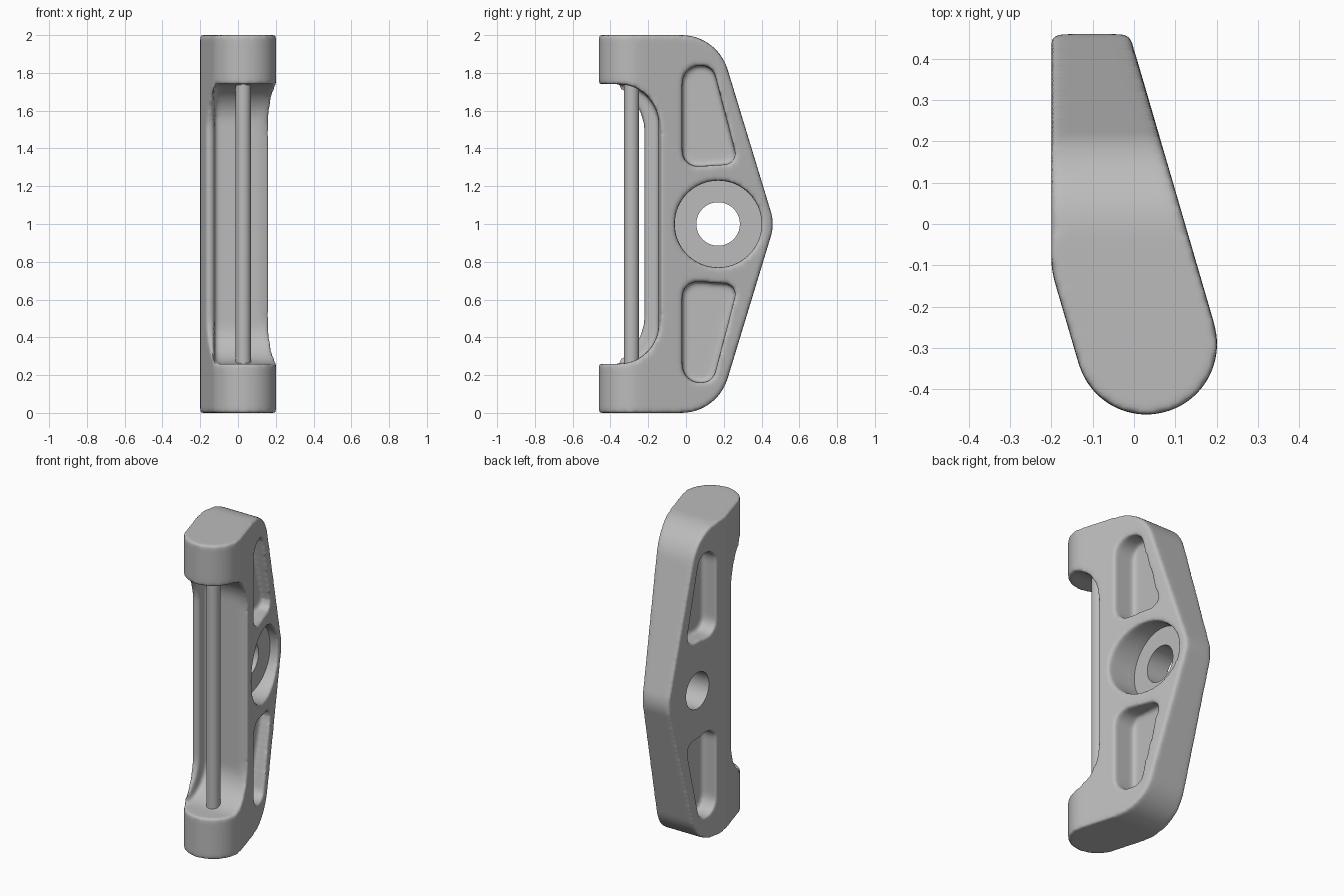
import bpy, bmesh, math
from mathutils import Vector

cube = bpy.data.objects.get("Cube")
if cube:
    bpy.data.objects.remove(cube)

grey = bpy.data.materials.new("plain_grey")
grey.use_nodes = True
COLOUR = (0.5, 0.5, 0.5, 1)
grey.diffuse_color = COLOUR
grey.node_tree.nodes["Principled BSDF"].inputs["Base Color"].default_value = COLOUR

TILT = math.atan(0.292)
C, S = math.cos(TILT), math.sin(TILT)


def tilted(u, v):
    """Plan position in the frame turned to follow the slanted flank."""
    return C * u - S * v, S * u + C * v


def rounded(corners, steps=16):
    """Outline from (a, b, radius) corners, each replaced by an arc."""
    out = []
    for i, (a, b, r) in enumerate(corners):
        p = Vector((a, b))
        if r == 0:
            out.append(p)
            continue
        d0 = (Vector(corners[i - 1][:2]) - p).normalized()
        d1 = (Vector(corners[(i + 1) % len(corners)][:2]) - p).normalized()
        half = d0.angle(d1) / 2
        centre = p + (d0 + d1).normalized() * r / math.sin(half)
        start = p + d0 * r / math.tan(half) - centre
        end = p + d1 * r / math.tan(half) - centre
        sweep = start.angle(end)
        for k in range(steps + 1):
            t = k / steps
            out.append(centre + (start * math.sin((1 - t) * sweep)
                                 + end * math.sin(t * sweep)) / math.sin(sweep))
    return out


def circle(a, b, r, n=96):
    return [Vector((a + r * math.cos(2 * math.pi * i / n),
                    b + r * math.sin(2 * math.pi * i / n))) for i in range(n)]


def prism(name, outline, t0, t1, place):
    """Extrude an outline from t0 to t1; place maps (a, b, t) to x, y, z."""
    bm = bmesh.new()
    rings = [[bm.verts.new(place(p.x, p.y, t)) for p in outline] for t in (t0, t1)]
    bm.faces.new(rings[0])
    bm.faces.new(rings[1])
    n = len(outline)
    for i in range(n):
        j = (i + 1) % n
        bm.faces.new((rings[0][i], rings[0][j], rings[1][j], rings[1][i]))
    bmesh.ops.recalc_face_normals(bm, faces=bm.faces)
    mesh = bpy.data.meshes.new(name)
    bm.to_mesh(mesh)
    bm.free()
    mesh.materials.append(grey)
    obj = bpy.data.objects.new(name, mesh)
    bpy.context.collection.objects.link(obj)
    return obj


def along_x(a, b, t):
    return t, a, b


def along_z(a, b, t):
    return a, b, t


def along_tilt(v, z, u):
    return (*tilted(u, v), z)


def boolean(obj, cutter, operation="DIFFERENCE"):
    mod = obj.modifiers.new(cutter.name, "BOOLEAN")
    mod.operation, mod.solver, mod.object = operation, "EXACT", cutter
    cutter.hide_render = True
    helpers.append(cutter)


def bake(obj):
    """Apply the modifiers and remove the cutters."""
    bpy.context.view_layer.update()
    graph = bpy.context.evaluated_depsgraph_get()
    mesh = bpy.data.meshes.new_from_object(obj.evaluated_get(graph))
    obj.modifiers.clear()
    obj.data = mesh
    for helper in helpers:
        bpy.data.objects.remove(helper)
    helpers.clear()


helpers = []

# Body: plan outline crossed with the side outline
front_u, front_r, front_v = -0.0524, 0.171, -0.458
lx, ly = tilted(front_u - front_r, front_v)
rx, ry = tilted(front_u + front_r, front_v)
slope = math.tan(TILT)
plan = rounded([
    (lx, ly, front_r - 0.0005), (rx, ry, front_r - 0.0005),
    (rx - slope * (0.6 - ry), 0.6, 0), (-0.2, 0.6, 0),
    (-0.2, ly + (lx + 0.2) / slope, 0.15)], 24)
body = prism("body", plan, -0.1, 2.1, along_z)
side = rounded([(-0.6, 0, 0), (0.165, 0, 0.255), (0.469, 1, 0.2),
                (0.165, 2, 0.255), (-0.6, 2, 0)])
boolean(body, prism("side_shape", side, -0.5, 0.5, along_x), "INTERSECT")


# Front grip opening, with a hollow floor behind a rim on the right side
def opening_outline(depth, radius):
    return rounded([(-0.9, 0.26, 0), (depth, 0.26, radius),
                    (depth, 1.74, radius), (-0.9, 1.74, 0)])


boolean(body, prism("opening", opening_outline(-0.17, 0.25), -0.7, 0.7, along_tilt))
boolean(body, prism("hollow", opening_outline(-0.145, 0.21), -0.125, 0.7, along_x))

# Lightening pockets above and below the hub, on both flanks
for sign in (1, -1):
    pocket = rounded([(y, 1 + sign * h, r) for y, h, r in (
        (-0.02, 0.30, 0.08), (-0.02, 0.84, 0.095),
        (0.14, 0.84, 0.075), (0.275, 0.32, 0.055))])
    for x0, x1 in ((-0.02, 0.5), (-0.5, -0.1)):
        boolean(body, prism("pocket", pocket, x0, x1, along_x))

# Hub recess with a soft rim
HUB = (0.17, 1.0)
HUB_FLOOR = -0.05
boolean(body, prism("hub_recess", circle(*HUB, 0.23), HUB_FLOOR, 0.5, along_x))
bake(body)

# Soften all cast edges
remesh = body.modifiers.new("remesh", "REMESH")
remesh.mode = "VOXEL"
remesh.voxel_size = 0.01
soften = body.modifiers.new("soften", "SMOOTH")
soften.factor, soften.iterations = 0.5, 18
bake(body)

# Crisp machined hub seat and through hole
boolean(body, prism("hub_seat", circle(*HUB, 0.231),
                    HUB_FLOOR - 0.004, HUB_FLOOR + 0.035, along_x))
boolean(body, prism("hub_hole", circle(*HUB, 0.115), -0.5, 0.5, along_x))
bake(body)

# Upright pin across the opening
pin = prism("pin", circle(0.028, -0.288, 0.04, 48), 0.2, 1.8, along_z)

for obj in (body, pin):
    obj.data.materials.clear()
    obj.data.materials.append(grey)
    obj.data.shade_smooth()
    obj.data.set_sharp_from_angle(angle=math.radians(45))
